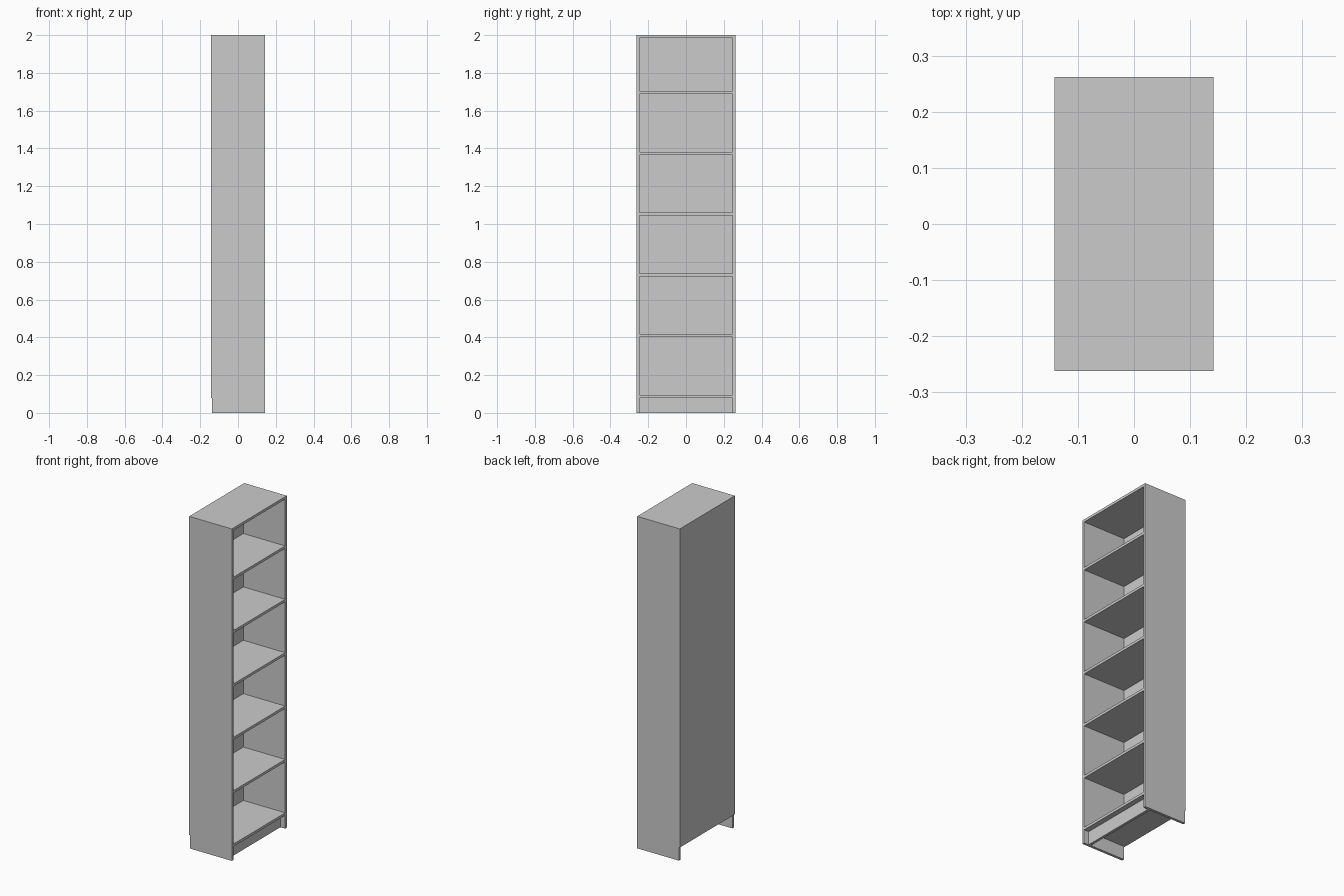
import bpy

cube = bpy.data.objects.get("Cube")
if cube:
    bpy.data.objects.remove(cube, do_unlink=True)

# Overall sizes: the open face looks along +x
HALF_DEPTH, HALF_WIDTH, HEIGHT = 0.142, 0.262, 2.0
BOARD = 0.0155          # thickness of every board
BACK = 0.005            # thickness of the back sheet
KICK = 0.08             # height of the plinth
PITCH = 0.3216          # spacing between shelves
RECESS = 0.032          # setback of the plinth
INNER = HALF_WIDTH - BOARD
BACK_X = -HALF_DEPTH + BACK

grey = bpy.data.materials.new("light_grey")
grey.use_nodes = True
colour = (0.6, 0.6, 0.6, 1)
grey.diffuse_color = colour
grey.node_tree.nodes["Principled BSDF"].inputs["Base Color"].default_value = colour


def board(name, x, y, z):
    """Box spanning the (low, high) ranges on each axis."""
    corners = [(a, b, c) for a in x for b in y for c in z]
    faces = [(0, 1, 3, 2), (4, 6, 7, 5), (0, 4, 5, 1),
             (2, 3, 7, 6), (0, 2, 6, 4), (1, 5, 7, 3)]
    mesh = bpy.data.meshes.new(name)
    mesh.from_pydata(corners, [], faces)
    mesh.materials.append(grey)
    obj = bpy.data.objects.new(name, mesh)
    bpy.context.collection.objects.link(obj)
    return obj


depth = (BACK_X, HALF_DEPTH)
width = (-INNER, INNER)

# Side panels
board("left_side_panel", depth, (INNER, HALF_WIDTH), (0, HEIGHT))
board("right_side_panel", depth, (-HALF_WIDTH, -INNER), (0, HEIGHT))

# Back sheet, stopping above the floor
board("back_panel", (-HALF_DEPTH, BACK_X), (-HALF_WIDTH, HALF_WIDTH), (KICK, HEIGHT))

# Top and shelves, flush with the front edges
board("top_panel", depth, width, (HEIGHT - BOARD, HEIGHT))
for i in range(6):
    z = KICK + i * PITCH
    name = f"shelf_{i}" if i else "bottom_shelf"
    board(name, depth, width, (z, z + BOARD))

# Recessed plinth under the bottom shelf
front = HALF_DEPTH - RECESS
board("plinth", (front - BOARD, front), width, (0, KICK))
